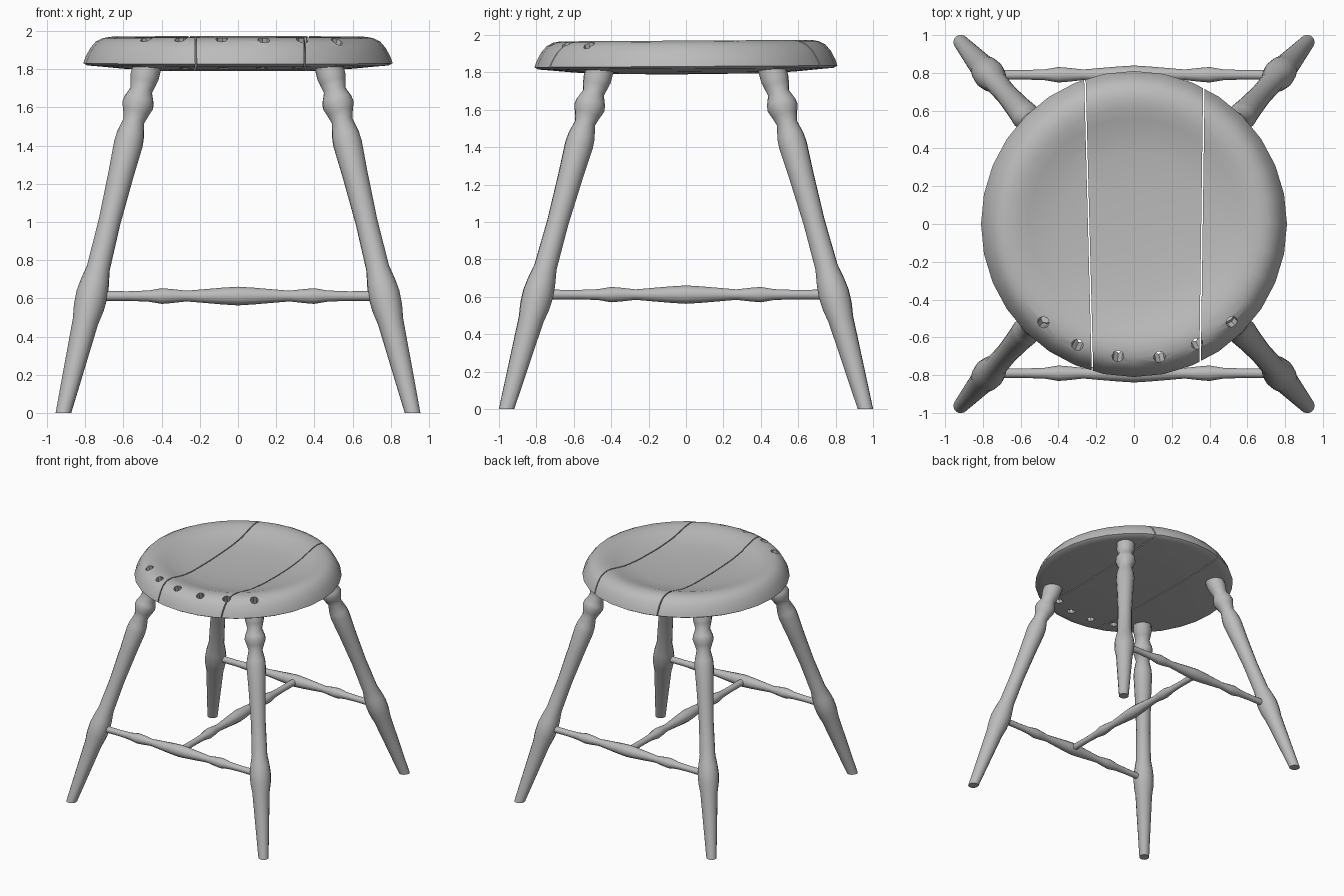
import bpy, bmesh, math
from mathutils import Vector, Matrix

if "Cube" in bpy.data.objects:
    bpy.data.objects.remove(bpy.data.objects["Cube"])

wood = bpy.data.materials.new("grey_wood")
wood.use_nodes = True
GREY = (0.5, 0.5, 0.5, 1)
wood.diffuse_color = GREY
wood.node_tree.nodes["Principled BSDF"].inputs["Base Color"].default_value = GREY


def lathe(profile, sides):
    """Closed turned solid around z from (radius, height) pairs."""
    bm = bmesh.new()
    rings = []
    for r, h in profile:
        if r == 0:
            rings.append([bm.verts.new((0, 0, h))] * sides)
        else:
            rings.append([bm.verts.new((r * math.cos(math.tau * i / sides),
                                        r * math.sin(math.tau * i / sides), h))
                          for i in range(sides)])
    for low, high in zip(rings, rings[1:]):
        for i in range(sides):
            j = (i + 1) % sides
            loop = list(dict.fromkeys((low[i], low[j], high[j], high[i])))
            bm.faces.new(loop)
    for ring in (rings[0], rings[-1]):
        if len(set(ring)) > 2:
            bm.faces.new(ring)
    bmesh.ops.recalc_face_normals(bm, faces=bm.faces)
    return bm


def cut(bm, point, normal):
    """Remove what lies on the normal side and cap the opening."""
    geom = bm.verts[:] + bm.edges[:] + bm.faces[:]
    res = bmesh.ops.bisect_plane(bm, geom=geom, plane_co=point, plane_no=normal,
                                 clear_outer=True)
    edges = [e for e in res["geom_cut"] if isinstance(e, bmesh.types.BMEdge)]
    bmesh.ops.edgeloop_fill(bm, edges=edges)
    bmesh.ops.recalc_face_normals(bm, faces=bm.faces)


def finish(name, bm):
    mesh = bpy.data.meshes.new(name)
    bm.to_mesh(mesh)
    bm.free()
    mesh.materials.append(wood)
    ob = bpy.data.objects.new(name, mesh)
    bpy.context.collection.objects.link(ob)
    return ob


def smooth(ob, angle=40):
    bpy.ops.object.select_all(action="DESELECT")
    ob.select_set(True)
    bpy.context.view_layer.objects.active = ob
    bpy.ops.object.shade_smooth_by_angle(angle=math.radians(angle))


def along(start, end):
    """Matrix placing a z-axis part at start, pointing to end."""
    d = Vector(end) - Vector(start)
    return Matrix.Translation(start) @ d.to_track_quat("Z", "Y").to_matrix().to_4x4()


# Legs: turned profile of (height, radius), splayed outwards
LEG = [(-0.03, 0.039), (0, 0.04), (0.48, 0.068), (0.55, 0.08), (0.62, 0.083), (0.68, 0.076),
       (0.76, 0.061), (1.0, 0.058), (1.25, 0.067), (1.41, 0.076), (1.46, 0.072),
       (1.53, 0.055), (1.57, 0.068), (1.61, 0.083), (1.64, 0.079), (1.69, 0.058),
       (1.73, 0.068), (1.76, 0.075), (1.85, 0.075)]
for side, sx in (("right", -1), ("left", 1)):
    for end, sy in (("front", -1), ("back", 1)):
        foot = Vector((sx * 0.915, sy * 0.96, 0))
        top = Vector((sx * 0.48, sy * 0.465, 1.8))
        stretch = (top - foot).length / 1.8
        bm = lathe([(r, h * stretch) for h, r in LEG], 16)
        bm.transform(along(foot, top))
        cut(bm, (0, 0, 0), (0, 0, -1))
        smooth(finish(f"{end}_{side}_leg", bm))

# Stretchers: a cross bar front and back, joined by a middle bar
HALF = [(0, 0.049), (0.08, 0.044), (0.27, 0.028), (0.34, 0.036), (0.4, 0.041),
        (0.47, 0.029), (0.58, 0.025), (0.78, 0.027)]
BAR = [(r, -d) for d, r in HALF[:0:-1]] + [(r, d) for d, r in HALF]
Z_BAR = 0.612
for name, centre, axis in (("front_stretcher", (0, -0.79, Z_BAR), (1, 0, 0)),
                           ("back_stretcher", (0, 0.79, Z_BAR), (1, 0, 0)),
                           ("middle_stretcher", (0, 0, Z_BAR), (0, 1, 0))):
    bm = lathe(BAR, 12)
    bm.transform(along(centre, Vector(centre) + Vector(axis)))
    smooth(finish(name, bm))

# Angled spindle holes along the front rim
holes = []
for x, y in ((-0.48, -0.52), (-0.3, -0.64), (-0.085, -0.7),
             (0.135, -0.705), (0.335, -0.635), (0.52, -0.52)):
    rim = Vector((x, y, 1.955))
    inward = Vector((-x, -y, 0)).normalized()
    lean = inward * 0.35 - Vector((0, 0, 1))
    bm = lathe([(0.032, -0.15), (0.032, 0.35)], 8)
    bm.transform(along(rim, rim + lean))
    cutter = finish("hole_cutter", bm)
    cutter.hide_render = True
    holes.append(cutter)

# Seat: dished round slab split into three boards with thin gaps
SEAT = [(0, 1.79), (0.45, 1.793), (0.6, 1.803), (0.74, 1.816), (0.79, 1.82), (0.81, 1.832),
        (0.8, 1.862), (0.775, 1.91), (0.745, 1.945), (0.71, 1.963), (0.67, 1.97),
        (0.62, 1.966), (0.56, 1.948), (0.48, 1.925), (0.38, 1.91), (0.2, 1.9), (0, 1.897)]
GAP = 0.004
seams = {"right": (Vector((-0.24, 0, 0)), Vector((1, 0.026, 0))),
         "left": (Vector((0.36, 0, 0)), Vector((1, -0.014, 0)))}
boards = {"seat_right_board": [("right", 1)],
          "seat_middle_board": [("right", -1), ("left", 1)],
          "seat_left_board": [("left", -1)]}
for name, cuts in boards.items():
    bm = lathe(SEAT, 32)
    for seam, direction in cuts:
        point, normal = seams[seam]
        cut(bm, point - normal * GAP * direction, normal * direction)
    for v in bm.verts:
        v.co.z += 0.006 * v.co.y
    board = finish(name, bm)
    bpy.context.view_layer.objects.active = board
    for cutter in holes:
        mod = board.modifiers.new("hole", "BOOLEAN")
        mod.object = cutter
        mod.operation = "DIFFERENCE"
        mod.solver = "EXACT"
        bpy.ops.object.modifier_apply(modifier=mod.name)
    smooth(board)

for cutter in holes:
    bpy.data.objects.remove(cutter)
